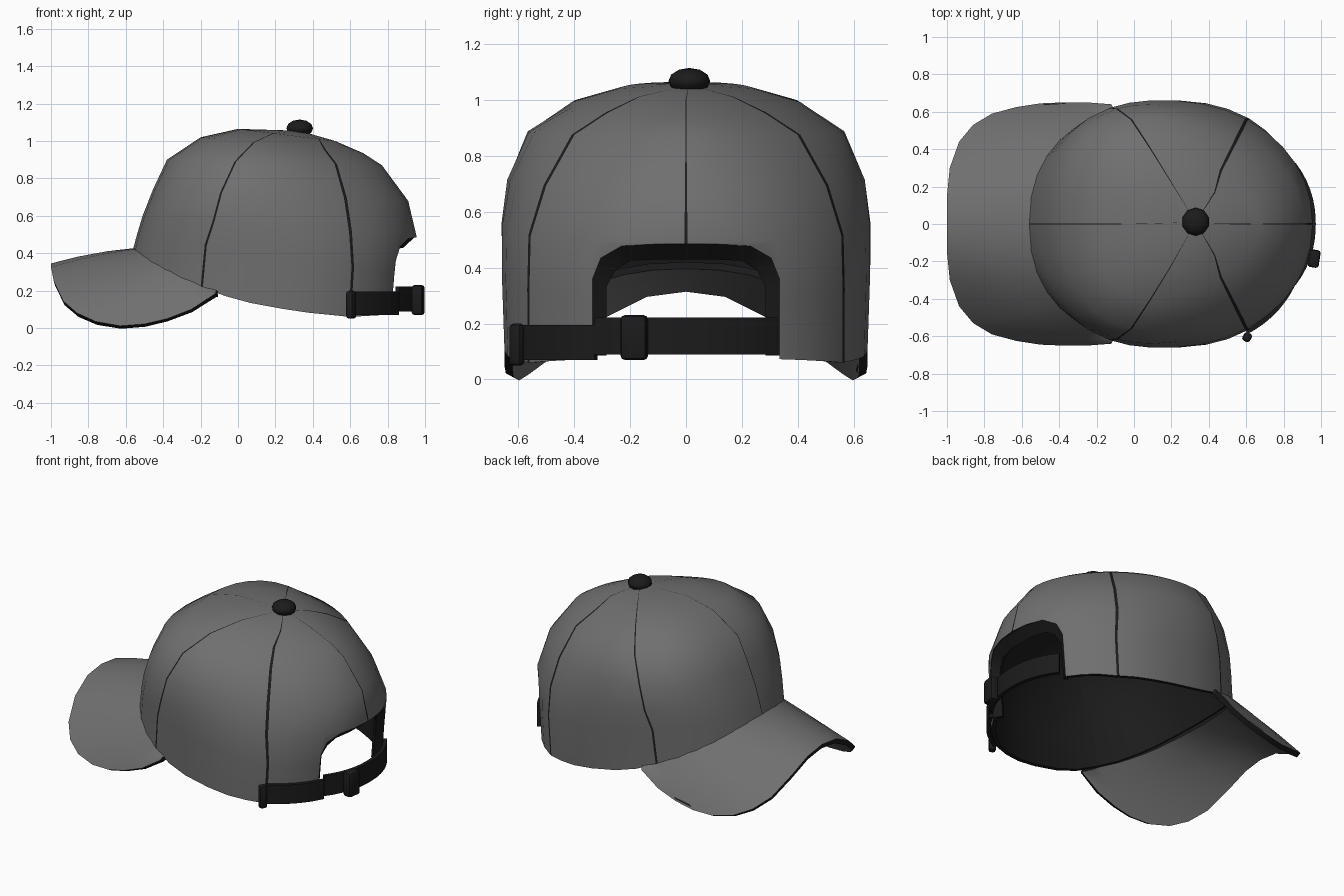
import bpy, math
from mathutils import Vector
from mathutils.bvhtree import BVHTree

if "Cube" in bpy.data.objects:
    bpy.data.objects.remove(bpy.data.objects["Cube"])


def material(name, v):
    m = bpy.data.materials.new(name)
    m.diffuse_color = (v, v, v, 1)
    m.use_nodes = True
    m.node_tree.nodes["Principled BSDF"].inputs["Base Color"].default_value = m.diffuse_color
    return m


GREY = material("grey cloth", 0.16)
DARK = material("black trim", 0.011)


def lerp_table(table, x):
    for (x0, z0), (x1, z1) in zip(table, table[1:]):
        if x <= x1:
            return z0 + (z1 - z0) * (x - x0) / (x1 - x0)
    return table[-1][1]


def add_object(name, verts, faces, mats):
    me = bpy.data.meshes.new(name)
    me.from_pydata(verts, [], faces)
    for m in mats:
        me.materials.append(m)
    ob = bpy.data.objects.new(name, me)
    bpy.context.collection.objects.link(ob)
    return ob


def grid(rows, closed=False):
    """Vertices and faces of a surface running through equal rows of points."""
    n = len(rows[0])
    faces = []
    for i in range(len(rows) - 1):
        for j in range(n if closed else n - 1):
            k = (j + 1) % n
            faces.append((i * n + j, i * n + k, (i + 1) * n + k, (i + 1) * n + j))
    return [p for r in rows for p in r], faces


def thicken(ob, t, inner=0, rim=0):
    m = ob.modifiers.new("thickness", 'SOLIDIFY')
    m.thickness, m.offset = t, -1
    m.material_offset, m.material_offset_rim = inner, rim


def finish(ob, angle=40):
    bpy.ops.object.select_all(action='DESELECT')
    ob.select_set(True)
    bpy.context.view_layer.objects.active = ob
    for m in list(ob.modifiers):
        bpy.ops.object.modifier_apply(modifier=m.name)
    bpy.ops.object.shade_smooth_by_angle(angle=math.radians(angle))


def outline(a, xf, xb, hw, cx, nb=2.3):
    """Rounded cap outline at angle a (0 = back); nb is the fullness of the back."""
    c, s = math.cos(a), math.sin(a)
    n, rx = (nb, xb - cx) if c > 0 else (2.3, cx - xf)
    return (cx + math.copysign(abs(c) ** (2 / n), c) * rx,
            math.copysign(abs(s) ** (2 / n), s) * hw)


# Crown: rings from the sweatband edge to the button
EDGE = [(-.58, .44), (-.45, .345), (-.3, .265), (-.1, .18), (.1, .125),
        (.35, .085), (.6, .06), (.95, .08)]
RINGS = [  # z front, z back, x front, x back, half width, centre, fullness, seam angles
    (0, 0, -.56, .89, .65, .2, 2.3, 58, 118),
    (.50, .28, -.54, .91, .66, .2, 2.25, 57, 117),
    (.60, .49, -.51, .955, .662, .15, 2.1, 57, 112),
    (.74, .68, -.455, .91, .64, .1, 1.9, 53, 107),
    (.90, .87, -.38, .77, .567, .1, 1.75, 48, 101),
    (1.02, .935, -.2, .67, .41, .1, 1.7, 47, 92),
    (1.065, 1.0, 0, .52, .24, .22, 2, 45, 96)]
WIDTHS = (.007, .012, .009, .002, .009, .012, .007)


def ring_angles(a, b):
    seams = [math.radians(d) for d in (0, a, b, 180, 360 - b, 360 - a, 360)]
    out = []
    for k in range(6):
        s, e = seams[k] + WIDTHS[k], seams[k + 1] - WIDTHS[k + 1]
        out += [s + (e - s) * i / 6 for i in range(7)]
    return out


rows = []
for zf, zb, xf, xb, hw, cx, nb, sa, sb in RINGS:
    ring = [outline(a, xf, xb, hw, cx, nb) for a in ring_angles(sa, sb)]
    rows.append([(x, y, zf + (zb - zf) * (x - xf) / (xb - xf) if zf
                  else lerp_table(EDGE, x)) for x, y in ring])
verts, faces = grid(rows, closed=True)
n = len(rows[0])
verts.append((.33, .01, 1.055))
top = (len(RINGS) - 1) * n
faces += [(top + j, top + (j + 1) % n, len(verts) - 1) for j in range(n)]
surface = BVHTree.FromPolygons([Vector(v) for v in verts], faces)
crown = add_object("crown", verts, faces, [GREY, DARK])
for i, p in enumerate(crown.data.polygons):   # narrow columns are the seams
    p.material_index = 1 if i % n % 7 == 6 else 0
thicken(crown, .025, 1, 1)

# Arched opening at the back
OUTER = [(.335, .085), (.335, .36), (.305, .435), (.23, .478), (.1, .485)]
INNER = [(.285, .085), (.285, .33), (.255, .39), (.2, .425), (.09, .43)]


def arch(half):
    return [(-y, z) for y, z in half] + [(y, z) for y, z in reversed(half)]


prof = arch([(.335, -.2)] + OUTER[1:])
m = len(prof)
cv, cf = grid([[(.5, y, z) for y, z in prof], [(1.4, y, z) for y, z in prof]], True)
cf = [f[::-1] for f in cf]
cf += [tuple(range(m)), tuple(range(2 * m - 1, m - 1, -1))]
cutter = add_object("opening_cutter", cv, cf, [GREY, DARK])
for p in cutter.data.polygons:
    p.material_index = 1
bpy.context.view_layer.objects.active = cutter
cutter.select_set(True)
bpy.ops.object.mode_set(mode='EDIT')
bpy.ops.mesh.select_all(action='SELECT')
bpy.ops.mesh.normals_make_consistent(inside=False)
bpy.ops.object.mode_set(mode='OBJECT')
cut = crown.modifiers.new("opening", 'BOOLEAN')
cut.operation, cut.solver, cut.object = 'DIFFERENCE', 'EXACT', cutter
finish(crown, 50)
bpy.data.objects.remove(cutter)


# Trim binding inside the opening, sloping into the cap
def on_surface(y, z, depth):
    hit = surface.ray_cast(Vector((2, y, z)), Vector((-1, 0, 0)))[0]
    return ((hit.x if hit else .84) - depth, y, z)


trim = add_object("opening_trim", *grid([[on_surface(*p, .05) for p in arch(INNER)],
                                         [on_surface(*p, .002) for p in arch(OUTER)]]),
                  [DARK])
thicken(trim, .025)
finish(trim)


# Side band and adjusting strap
def band(name, a0, a1, z0, z1, xb, hw, tuck):
    pts = [outline(math.radians(a0 + (a1 - a0) * k / 12), -.56, xb, hw, .2)
           for k in range(13)]
    ob = add_object(name, *grid([[(x - tuck * (y / .34) ** 2, y, z) for x, y in pts]
                                 for z in (z0, z1)]), [DARK])
    thicken(ob, .025)
    finish(ob)


band("side_band", -59, -26, .07, .195, .925, .672, 0)
band("strap", -26.5, 26.5, .09, .222, .972, .662, .04)


# Buckle and strap end tab
def block(name, loc, size, turn):
    bpy.ops.mesh.primitive_cube_add(size=1, location=loc, rotation=(0, 0, turn))
    ob = bpy.context.object
    ob.name, ob.scale = name, size
    bpy.ops.object.transform_apply(location=False, rotation=False)
    ob.data.materials.append(DARK)
    b = ob.modifiers.new("bevel", 'BEVEL')
    b.width, b.segments = .015, 2
    finish(ob)


block("buckle", (.963, -.185, .15), (.06, .095, .16), -.15)
block("strap_end_tab", (.605, -.605, .125), (.045, .05, .15), -.6)

# Visor: arched sheet from the crown edge to the outer lip
LIP = [(-1, 0, .345), (-1, .15, .325), (-.985, .3, .25), (-.935, .44, .145),
       (-.86, .53, .08), (-.76, .59, .035), (-.63, .625, .012), (-.5, .645, .022),
       (-.38, .65, .05), (-.25, .65, .1), (-.12, .64, .185)]
ROOT_Y = [0, .12, .24, .34, .42, .48, .525, .555, .577, .595, .61]
rows = []
for v in (0, .33, .67, .9, .95, 1):
    half = []
    for (x, y, z), ry in zip(LIP, ROOT_Y):
        rx = .21 - .76 * (1 - (ry / .65) ** 2.3) ** (1 / 2.3)
        rz = lerp_table(EDGE, rx) + .01
        half.append((rx + (x - rx) * v, ry + (y - ry) * v,
                     rz + (z - rz) * v + .012 * math.sin(math.pi * v)))
    rows.append([(x, -y, z) for x, y, z in half[:0:-1]] + half)
visor = add_object("visor", *grid(rows), [GREY, DARK])
side = len(LIP) - 1
visor.data.polygons[3 * 2 * side + side + 7].material_index = 1   # dark slot by the lip
thicken(visor, .032, 0, 1)
finish(visor, 50)

# Top button
bpy.ops.mesh.primitive_uv_sphere_add(segments=10, ring_count=6, radius=1,
                                     location=(.33, .012, 1.068))
button = bpy.context.object
button.name = "top_button"
button.scale = (.075, .075, .047)
button.data.materials.append(DARK)
finish(button, 60)
